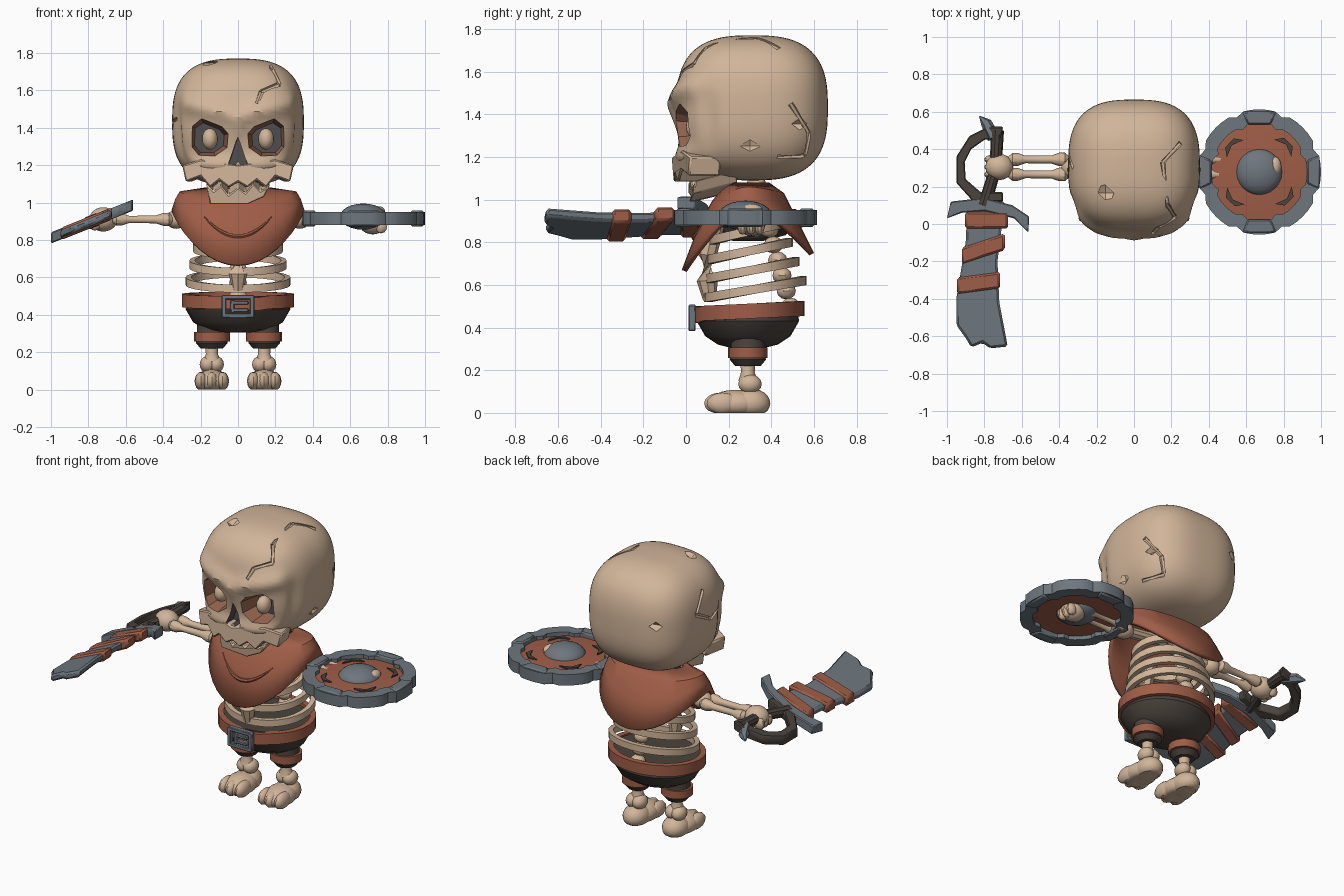
import bpy, bmesh, math
from mathutils import Vector

if "Cube" in bpy.data.objects:
    bpy.data.objects.remove(bpy.data.objects["Cube"])


def material(name, *rgb):
    m = bpy.data.materials.new(name)
    m.use_nodes = True
    m.diffuse_color = (*rgb, 1)
    m.node_tree.nodes["Principled BSDF"].inputs["Base Color"].default_value = (*rgb, 1)
    return m


BONE = material("bone", .64, .46, .32)
RUST = material("rust_leather", .35, .11, .063)
STEEL = material("steel", .155, .185, .21)
DARK = material("dark_cloth", .07, .056, .046)
SOCKET = material("socket_brown", .32, .14, .085)
PIT = material("pit_grey", .08, .075, .075)
parts = []


def finish(name, bm, mat, bevel=0):
    bmesh.ops.recalc_face_normals(bm, faces=bm.faces)
    me = bpy.data.meshes.new(name)
    bm.to_mesh(me)
    bm.free()
    me.materials.append(mat)
    ob = bpy.data.objects.new(name, me)
    bpy.context.collection.objects.link(ob)
    if bevel:
        mod = ob.modifiers.new("bevel", 'BEVEL')
        mod.width, mod.segments = bevel, 1
    parts.append(ob)
    return ob


def ball(name, c, r, mat, seg=20, rings=12):
    bm = bmesh.new()
    bmesh.ops.create_uvsphere(bm, u_segments=seg, v_segments=rings, radius=1)
    for v in bm.verts:
        v.co = [c[i] + v.co[i] * r[i] for i in range(3)]
        v.co.z = max(v.co.z, 0)
    return finish(name, bm, mat)


def loft(name, rings, mat, closed=False, cap=True, bevel=0):
    bm = bmesh.new()
    vs = [[bm.verts.new(p) for p in ring] for ring in rings]
    n = len(vs[0])
    pairs = list(zip(vs, vs[1:])) + ([(vs[-1], vs[0])] if closed else [])
    for a, b in pairs:
        for i in range(n):
            j = (i + 1) % n
            bm.faces.new((a[i], a[j], b[j], b[i]))
    if cap and not closed:
        bm.faces.new(vs[0])
        bm.faces.new(vs[-1])
    return finish(name, bm, mat, bevel)


def prism(name, outline, low, high, mat, bevel=0):
    return loft(name, [[low(u, v) for u, v in outline], [high(u, v) for u, v in outline]], mat, bevel=bevel)


def angles(n):
    return [2 * math.pi * i / n for i in range(n)]


def hoop(name, c, rx, ry, h, t, mat, n=32, dz=lambda a: 0, dr=lambda a: 1):
    def ring(inset, z):
        return [(c[0] + (rx * dr(a) - inset) * math.cos(a), c[1] + (ry * dr(a) - inset) * math.sin(a),
                 c[2] + z + dz(a)) for a in angles(n)]
    return loft(name, [ring(0, -h / 2), ring(0, h / 2), ring(t, h / 2), ring(t, -h / 2)], mat, closed=True)


def lathe(name, c, rows, mat, n=24):
    return loft(name, [[(c[0] + rx * math.cos(a), c[1] + ry * math.sin(a), z) for a in angles(n)]
                       for rx, ry, z in rows], mat)


def tube(name, pts, radii, mat, n=10):
    pts = [Vector(p) for p in pts]
    rings = []
    for i, p in enumerate(pts):
        q = (pts[min(i + 1, len(pts) - 1)] - pts[max(i - 1, 0)]).to_track_quat('Z', 'Y')
        rings.append([p + q @ Vector((radii[i] * math.cos(a), radii[i] * math.sin(a), 0)) for a in angles(n)])
    return loft(name, rings, mat)


# Carve a cutter out of a part, trying the next solver if the part collapses
def cut(target, cutter):
    bpy.context.view_layer.objects.active = target
    for solver in ('EXACT', 'MANIFOLD', 'FLOAT'):
        backup = target.data.copy()
        mod = target.modifiers.new("cut", 'BOOLEAN')
        mod.operation, mod.solver, mod.object = 'DIFFERENCE', solver, cutter
        mod.material_mode = 'TRANSFER'
        bpy.ops.object.modifier_apply(modifier=mod.name)
        if len(target.data.polygons) > .8 * len(backup.polygons):
            break
        target.data = backup
    parts.remove(cutter)
    bpy.data.objects.remove(cutter)


def bump(v, mid, width):
    return math.exp(-((v - mid) / width) ** 2)


# Skull: rounded box with brow, cheeks and temple hollows
HEAD = Vector((0, .31, 1.43))
bm = bmesh.new()
bmesh.ops.create_cube(bm, size=2)
bmesh.ops.subdivide_edges(bm, edges=bm.edges, cuts=23, use_grid_fill=True)
for v in bm.verts:
    d = v.co.normalized()
    d /= sum(abs(k) ** 2.8 for k in d) ** (1 / 2.8)
    v.co = HEAD + Vector((d.x * .352, d.y * .355, d.z * .34))
    x, y, z = v.co
    ax = abs(x)
    if y < .15:
        front = min(1, (.15 - y) / .1)
        v.co.y -= front * (.035 * bump(z, 1.46 + .25 * ax, .05) + .06 * bump(z, 1.18, .06)
                           + .02 * bump(ax, 0, .04) * bump(z, 1.4, .06))
    v.co.x *= 1 - .06 * bump(y, .11, .035) * bump(z, 1.36, .17)
skull = finish("skull", bm, BONE)
bpy.context.view_layer.update()


def on_skull(p):
    d = (Vector(p) - HEAD).normalized()
    return skull.ray_cast(HEAD + d * 2, -d)[1].copy()


# Paths of the cracks and places of the chips on the skull surface
cracks = [[(.26, .44, 1.72), (.15, .33, 1.75), (.18, .1, 1.72), (.25, 0, 1.66), (.13, -.03, 1.6), (.1, -.05, 1.53)],
          [(.35, .5, 1.45), (.3, .6, 1.3), (.28, .6, 1.17), (.35, .45, 1.16)],
          [(-.33, .3, 1.62), (-.36, .4, 1.5), (-.36, .25, 1.42), (-.36, .12, 1.45)]]
cracks = [[on_skull(p) for p in path] for path in cracks]
chips = [((.33, .55, 1.35), (.03, .1, .03)), ((.35, .3, 1.24), (.02, .05, .05)),
         ((-.16, .16, 1.76), (.07, .06, .025)), ((-.25, .66, 1.48), (.1, .03, .03))]
chips = [(on_skull(p), r) for p, r in chips]

# Eye sockets, eyeballs and nose hole
eye = [(.045, 1.37), (.08, 1.41), (.2, 1.46), (.26, 1.42), (.265, 1.29), (.22, 1.24), (.12, 1.24), (.05, 1.29)]


def eye_ring(s, scale, y):
    return lambda x, z: (s * (.15 + (x - .15) * scale), y, 1.34 + (z - 1.34) * scale)


for s in (1, -1):
    cutter = prism("eye_cutter", eye, eye_ring(s, 1.15, -.2), eye_ring(s, .72, .1), SOCKET)
    cutter.data.materials.append(PIT)
    for f in cutter.data.polygons:
        if f.center.y > .09:
            f.material_index = 1
    cut(skull, cutter)
    ball("eyeball", (s * .15, .05, 1.34), (.042, .05, .057), BONE)
nose = [(0, 1.35), (.06, 1.21), (.03, 1.19), (0, 1.22), (-.03, 1.19), (-.06, 1.21)]
cut(skull, prism("nose_cutter", nose, lambda x, z: (x, -.3, z), lambda x, z: (x * .8, .02, z), PIT))

# Cracks and chips carved in
for path in cracks:
    for a, b in zip(path, path[1:]):
        cut(skull, tube("crack_cutter", [a, b], [.014, .011], BONE, 6))
for p, r in chips:
    cut(skull, ball("chip_cutter", p, r, BONE, 4, 2))

# Upper jaw with jagged teeth, broken lower jaw
half = [(.2, 1.23), (.3, 1.2), (.28, 1.11), (.2, 1.14), (.15, 1.08), (.1, 1.12), (.05, 1.08)]
jaw = [(0, 1.2)] + half + [(0, 1.11)] + [(-x, z) for x, z in reversed(half)]
prism("upper_jaw", jaw, lambda x, z: (x, -.06 + .9 * x * x, z), lambda x, z: (x * .9, .16, z), BONE, .008)
teeth = [(-.17, 1.1), (-.15, .99), (.05, .99), (.14, 1.03), (.17, 1.09), (.12, 1.06), (.08, 1.1),
         (.04, 1.05), (0, 1.08), (-.05, 1.04), (-.09, 1.09), (-.13, 1.06)]
prism("lower_jaw", teeth, lambda x, z: (x, .01 + 1.2 * x * x, z), lambda x, z: (x, .24, z + .05), BONE, .006)


# Scarf draped over the shoulders
def scarf_ring(rx, ry, z, front, back):
    return [(rx * math.cos(a), .29 + ry * math.sin(a),
             z - (front if math.sin(a) < 0 else back) * abs(math.sin(a)) ** 1.6) for a in angles(40)]


scarf = loft("scarf", [scarf_ring(.18, .1, 1.08, 0, 0), scarf_ring(.312, .17, 1.06, .07, .03),
                       scarf_ring(.335, .23, 1.02, .14, .11), scarf_ring(.355, .31, .96, .29, .21)], RUST, cap=False)
mod = scarf.modifiers.new("cloth_thickness", 'SOLIDIFY')
mod.thickness = .025
bpy.context.view_layer.update()
fold = []
for i in range(-6, 7):
    hit = scarf.ray_cast((i * .03, -2, .82 + 3.2 * (i * .03) ** 2), (0, 1, 0))
    if hit[0]:
        fold.append(hit[1])
tube("scarf_fold", fold, [.003 + .009 * math.sin(math.pi * i / (len(fold) - 1)) for i in range(len(fold))], RUST, 6)

# Rib cage, breastbone and spine
for i in range(4):
    w = .28 - .02 * i
    hoop("rib", (0, .325 - .012 * i, .58 + .09 * i), w, w - .04, .042, .03, BONE, dz=lambda a: .04 * math.sin(a))
tube("breastbone", [(0, .11, .53), (0, .1, .62), (0, .1, .74), (0, .13, .88)], [.03, .05, .045, .05], BONE, 8)
for i in range(9):
    ball("vertebra", (0, .49 - .02 * i, .5 + .072 * i), (.05, .045, .04), BONE, 10, 6)

# Shorts, belt and buckle
lathe("shorts", (0, .29), [(.27, .23, .5), (.28, .24, .43), (.24, .2, .36), (.17, .14, .32), (.1, .08, .305)], DARK, 28)
hoop("belt", (0, .295, .477), .3, .26, .07, .035, RUST, dz=lambda a: .012 * math.sin(a) - .012 * bump(a, 5, .15))
frame = [(-.075, .445, .012, .06), (.075, .445, .012, .06), (0, .495, .085, .012), (0, .395, .085, .012),
         (-.03, .445, .01, .035), (.01, .465, .045, .01), (.01, .425, .045, .01)]
for x, z, w, h in frame:
    prism("buckle", [(x - w, z - h), (x + w, z - h), (x + w, z + h), (x - w, z + h)],
          lambda u, v: (u, .012, v), lambda u, v: (u, .045, v), STEEL, .004)

# Legs, feet and arms, one of each per side
for s in (1, -1):
    hip = (s * .14, .29)
    lathe("short_leg", hip, [(.08, .08, .38), (.08, .08, .27), (.085, .085, .25), (.06, .06, .22)], DARK, 16)
    hoop("leg_cuff", (*hip, .282), .096, .092, .05, .03, RUST, 16)
    lathe("shin", hip, [(.036, .036, .25), (.032, .032, .19), (.05, .045, .15)], BONE, 12)
    for k in (-1, 1):
        ball("ankle", (s * .14 + k * .022, .3, .135), (.044, .055, .045), BONE, 14, 8)
    ball("heel", (s * .14, .3, .045), (.078, .095, .07), BONE)
    ball("foot_arch", (s * .14, .23, .042), (.088, .125, .066), BONE)
    for k in (-1, 0, 1):
        ball("toe", (s * .14 + k * .058, .16 + .012 * abs(k), .045), (.034, .075, .05), BONE, 12, 8)
    ball("shoulder", (s * .33, .3, .91), (.06, .06, .05), BONE, 14, 8)
    tube("collar_bone", [(s * .33, .3, .91), (0, .3, .95)], [.035, .035], BONE)
    for y in (.265, .345):
        tube("forearm", [(s * x, y, .91) for x in (.35, .37, .4, .44, .58, .62, .65, .67)],
             [.02, .036, .036, .022, .02, .034, .034, .018], BONE)
    hand = .91 if s < 0 else .895
    ball("hand", (s * .72, .305, hand), (.075, .07, .065), BONE)
    for k in (-1, 0, 1):
        ball("finger", (s * .765, .305 + k * .04, hand - .02), (.035, .024, .04), BONE, 10, 6)

# Round shield, lying flat over the left hand
MID = (.67, .278)
hoop("shield_rim", (*MID, .915), .33, .335, .07, .075, STEEL, 48,
     dr=lambda a: 1 if math.cos(8 * a) > -.6 else .945)
lathe("shield_face", MID, [(.27, .27, .905), (.27, .27, .925), (.13, .13, .94)], RUST, 40)
ball("shield_boss", (*MID, .925), (.125, .125, .07), STEEL, 24, 12)
ball("thumb", (.755, .31, .95), (.032, .05, .03), BONE, 12, 8)


def around(r, a):
    return MID[0] + r * math.cos(a), MID[1] + r * math.sin(a)


for k in range(4):
    a = k * math.pi / 2
    block = [(.262, -.24), (.335, -.27), (.335, .27), (.262, .24)]
    prism("rim_block", block, lambda r, t: (*around(r, a + t), .872), lambda r, t: (*around(r, a + t), .958), STEEL, .008)
    arc = [(.19, -.35), (.225, -.15), (.225, .15), (.19, .35), (.205, 0)]
    prism("shield_slit", arc, lambda r, t: (*around(r, a + .8 + t), .934),
          lambda r, t: (*around(r, a + .8 + t), .942), DARK)


# Cutlass, rolled slightly about its length
def at(h):
    return lambda x, y: (x, y, .895 + (x + .79) * .4 + h)


def flat(name, outline, h, mat, bevel=.006):
    return prism(name, outline, at(-h), at(h), mat, bevel)


flat("blade", [(-.89, .12), (-.69, .12), (-.73, -.2), (-.72, -.42), (-.675, -.655), (-.77, -.665), (-.81, -.635),
               (-.87, -.66), (-.9, -.61), (-.95, -.54), (-.95, -.4), (-.9, -.1)], .022, STEEL, .012)
flat("guard", [(-1, .03), (-.98, .12), (-.8, .14), (-.65, .1), (-.56, .04), (-.565, -.045), (-.64, .03),
               (-.8, .07), (-.92, .06)], .03, STEEL)
for y, tilt in ((.02, 0), (-.12, .05), (-.31, .02)):
    x = -.79 + y * .13
    flat("blade_wrap", [(x - .115, y - .045 - tilt), (x + .115, y - .045 + tilt / 2),
                        (x + .115, y + .045 + tilt / 2), (x - .115, y + .045 - tilt)], .033, RUST, .012)
tube("grip", [at(0)(-.8, .1), at(0)(-.74, .3), at(0)(-.73, .5)], [.035, .032, .035], DARK)
flat("knuckle_guard", [(-.86, .12), (-.95, .22), (-.95, .36), (-.88, .47), (-.78, .52), (-.7, .52), (-.71, .46),
                       (-.8, .45), (-.87, .4), (-.905, .33), (-.9, .24), (-.82, .17), (-.7, .17), (-.7, .12)],
     .028, DARK)
tube("pommel_spike", [at(0)(-.75, .46), at(0)(-.79, .54), at(0)(-.825, .575)], [.035, .03, .004], STEEL, 6)

# Smooth shading with sharp edges kept
bpy.ops.object.select_all(action='DESELECT')
for ob in parts:
    ob.select_set(True)
bpy.context.view_layer.objects.active = skull
bpy.ops.object.shade_smooth_by_angle(angle=math.radians(35))
